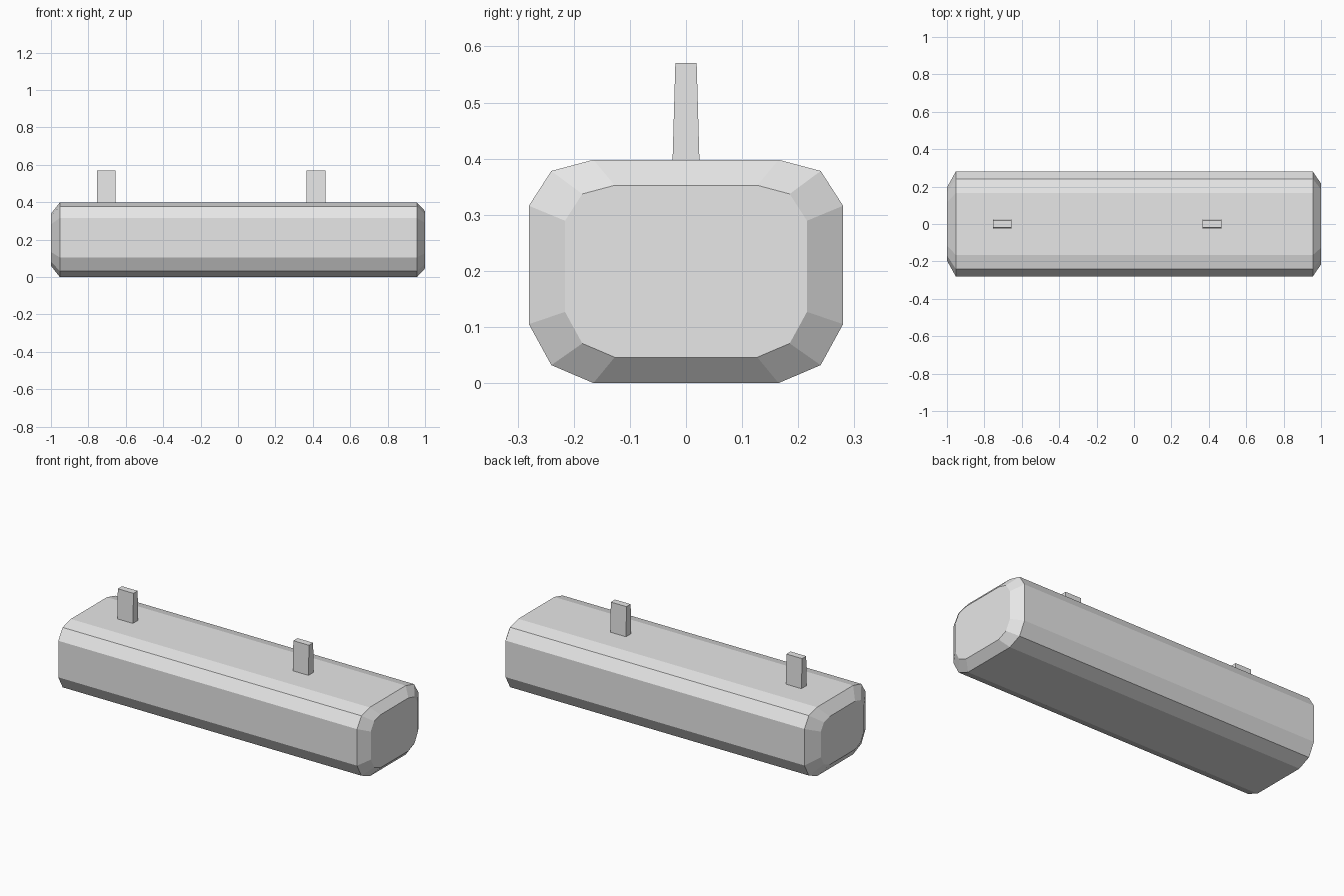
import bpy
import bmesh

cube = bpy.data.objects.get("Cube")
if cube:
    bpy.data.objects.remove(cube, do_unlink=True)

grey = bpy.data.materials.new("light_grey")
grey.use_nodes = True
colour = (0.8, 0.8, 0.8, 1)
grey.diffuse_color = colour
grey.node_tree.nodes["Principled BSDF"].inputs["Base Color"].default_value = colour


def loft(name, rings):
    """Join rings of points into a closed, flat-shaded solid."""
    bm = bmesh.new()
    loops = [[bm.verts.new(p) for p in ring] for ring in rings]
    for a, b in zip(loops, loops[1:]):
        for i in range(len(a)):
            j = (i + 1) % len(a)
            bm.faces.new((a[i], a[j], b[j], b[i]))
    bm.faces.new(loops[0])
    bm.faces.new(loops[-1])
    bmesh.ops.recalc_face_normals(bm, faces=bm.faces)
    mesh = bpy.data.meshes.new(name)
    bm.to_mesh(mesh)
    bm.free()
    mesh.materials.append(grey)
    obj = bpy.data.objects.new(name, mesh)
    bpy.context.collection.objects.link(obj)
    return obj


def section(x, half, scale=1.0):
    """Mirror half a cross-section and shrink it about its middle."""
    full = half + [(-y, z) for y, z in reversed(half)]
    mid = 0.2
    return [(x, y * scale, mid + (z - mid) * scale) for y, z in full]


# Body: long bar with bevelled corners and chamfered ends
outer = [(0.165, 0), (0.24, 0.032), (0.28, 0.105),
         (0.28, 0.316), (0.24, 0.378), (0.165, 0.398)]
loft("body", [section(-1, outer, 0.7), section(-0.953, outer),
              section(0.957, outer), section(1, outer, 0.77)])


# Posts: two small tabs, tapering upwards
def post_ring(x, half_y, z):
    return [(x + sx * 0.05, sy * half_y, z)
            for sx, sy in ((-1, -1), (1, -1), (1, 1), (-1, 1))]


for name, x in (("right_post", -0.705), ("left_post", 0.417)):
    loft(name, [post_ring(x, 0.024, 0.395), post_ring(x, 0.019, 0.57)])
